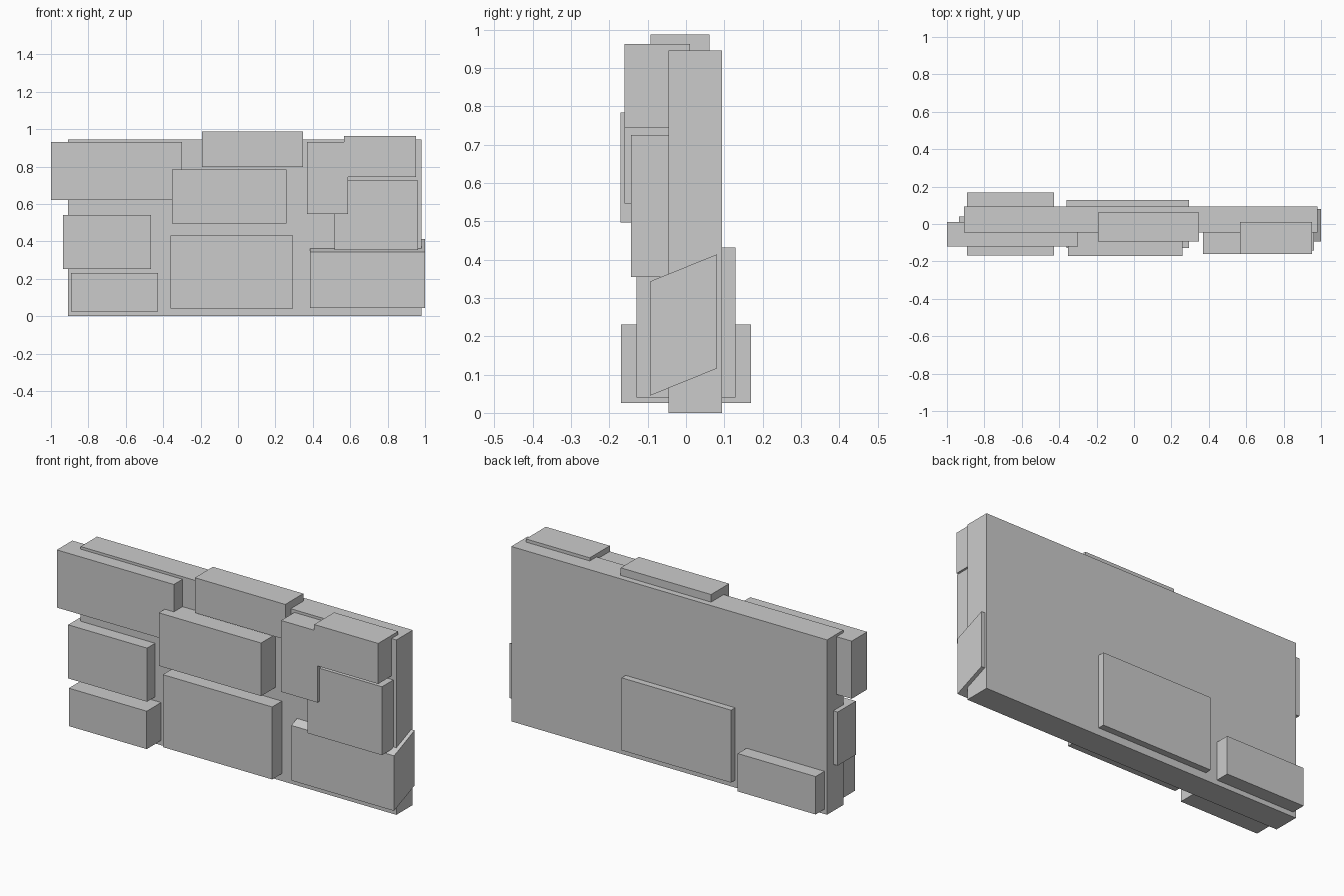
import bpy, bmesh

if "Cube" in bpy.data.objects:
    bpy.data.objects.remove(bpy.data.objects["Cube"])


def block(name, x, y, z, rise=0.0):
    """Box from (min, max) ranges; rise lifts the back side to shear it."""
    bm = bmesh.new()
    bmesh.ops.create_cube(bm, size=1.0)
    for v in bm.verts:
        back = v.co.y > 0
        v.co = (x[v.co.x > 0], y[back], z[v.co.z > 0] + rise * back)
    mesh = bpy.data.meshes.new(name)
    bm.to_mesh(mesh)
    bm.free()
    obj = bpy.data.objects.new(name, mesh)
    bpy.context.collection.objects.link(obj)
    return obj


# Wall core
block("wall_core", (-0.91, 0.98), (-0.046, 0.094), (0.0, 0.946))

# Top row of stones
block("stone_top_left", (-1.0, -0.30), (-0.12, 0.012), (0.62, 0.932))
block("stone_top_middle", (-0.193, 0.348), (-0.093, 0.061), (0.797, 0.987))
block("stone_top_right", (0.568, 0.951), (-0.16, 0.011), (0.744, 0.963))
block("stone_upper_right", (0.37, 0.588), (-0.16, 0.011), (0.546, 0.932))

# Middle row of stones
block("stone_middle_left", (-0.936, -0.464), (-0.115, 0.04), (0.252, 0.542))
block("stone_middle", (-0.354, 0.258), (-0.171, 0.0), (0.497, 0.784))
block("stone_middle_right", (0.517, 0.962), (-0.143, 0.03), (0.355, 0.725))

# Bottom row: two stones run through the wall, one is sheared
block("stone_bottom_left", (-0.894, -0.428), (-0.169, 0.169), (0.026, 0.231))
block("stone_bottom_middle", (-0.36, 0.295), (-0.129, 0.129), (0.04, 0.432))
block("stone_bottom_right", (0.385, 1.0), (-0.094, 0.081), (0.045, 0.343), rise=0.071)
